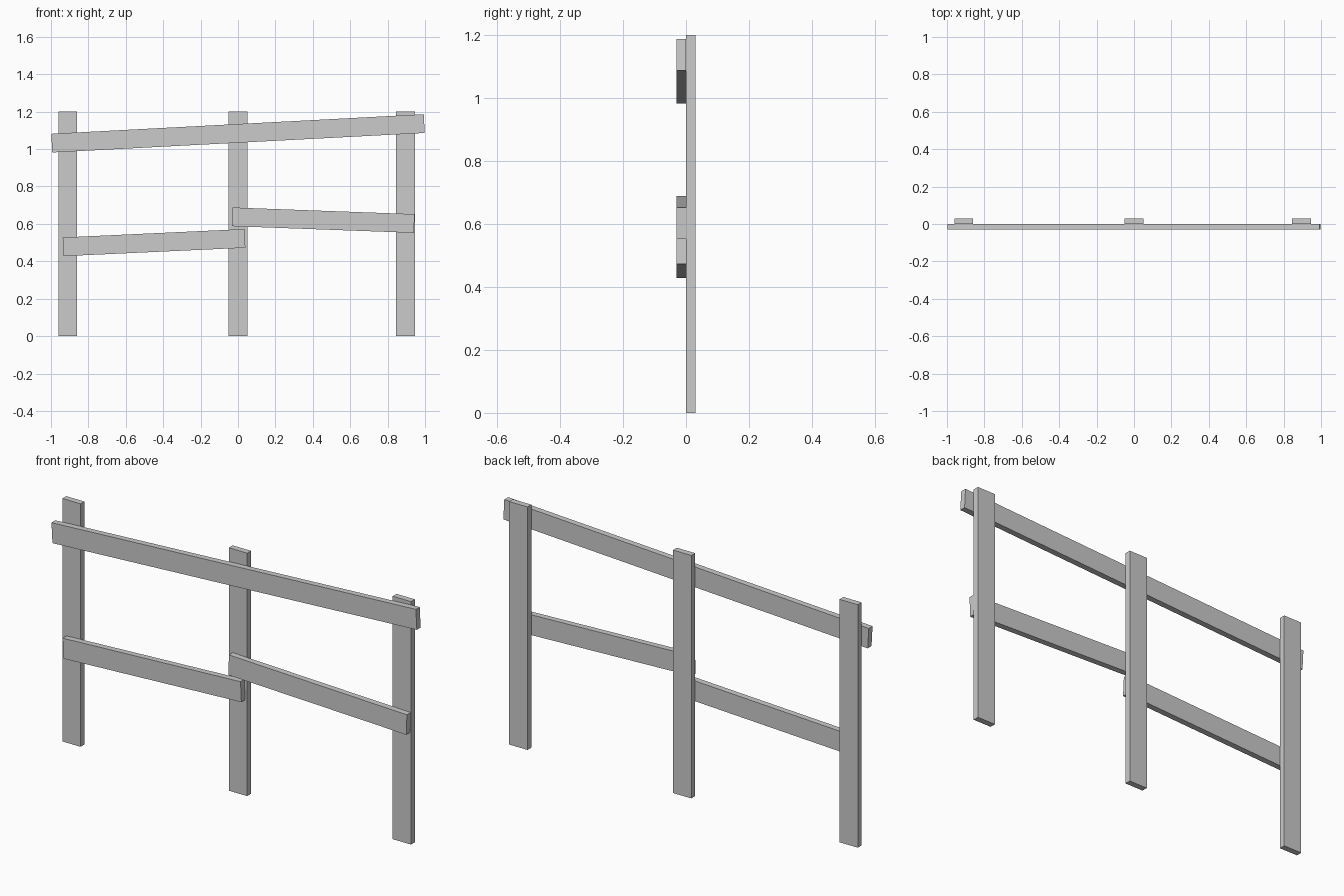
import bpy
import math

cube = bpy.data.objects.get("Cube")
if cube:
    bpy.data.objects.remove(cube, do_unlink=True)

grey = bpy.data.materials.new("plain grey")
grey.use_nodes = True
colour = (0.6, 0.6, 0.6, 1)
grey.diffuse_color = colour
grey.node_tree.nodes["Principled BSDF"].inputs["Base Color"].default_value = colour

THICK = 0.03
WIDTH = 0.10


def plank(name, size, centre, tilt=0):
    """A flat board, tilted in the plane of the fence."""
    bpy.ops.mesh.primitive_cube_add(size=1, location=centre)
    board = bpy.context.object
    board.name = name
    board.scale = size
    bpy.ops.object.transform_apply(location=False, rotation=False, scale=True)
    board.rotation_euler.y = -math.radians(tilt)
    board.data.materials.append(grey)


# Upright posts, behind the rails
for name, x in (("right_post", -0.91), ("middle_post", 0), ("left_post", 0.895)):
    plank(name, (WIDTH, THICK, 1.2), (x, THICK / 2, 0.6))

# Crooked rails nailed to the front of the posts
for name, length, x, z, tilt in (
    ("top_rail", 1.994, 0, 1.084, 3.0),
    ("lower_right_rail", 0.973, -0.449, 0.50, 2.65),
    ("lower_left_rail", 0.973, 0.456, 0.62, -2.1),
):
    plank(name, (length, THICK, WIDTH), (x, -THICK / 2, z), tilt)
